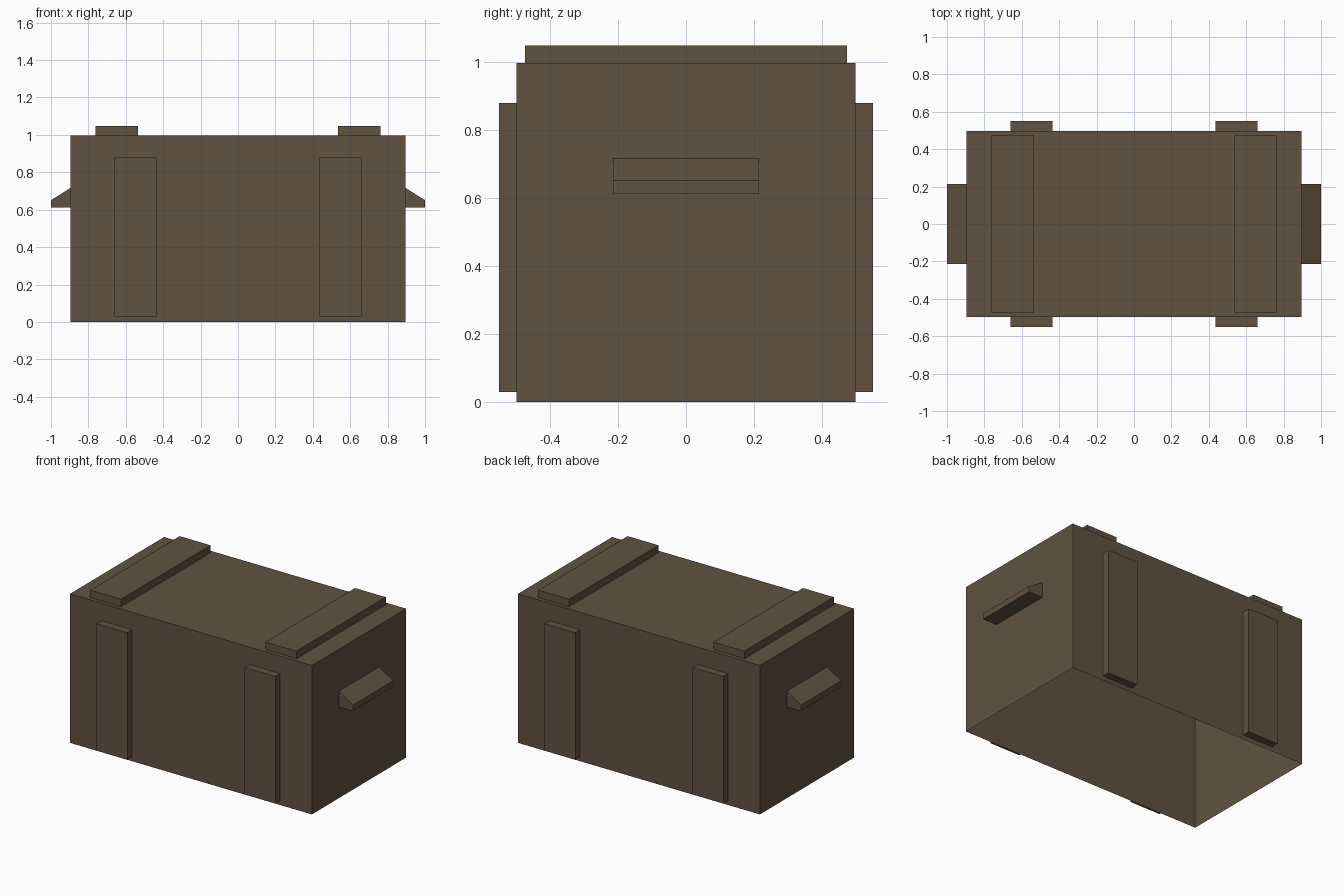
import bpy, bmesh

if "Cube" in bpy.data.objects:
    bpy.data.objects.remove(bpy.data.objects["Cube"])

wood = bpy.data.materials.new("dark_brown_wood")
wood.diffuse_color = (0.117, 0.086, 0.051, 1)
wood.use_nodes = True
wood.node_tree.nodes["Principled BSDF"].inputs["Base Color"].default_value = wood.diffuse_color


def add_object(name, bm):
    bmesh.ops.recalc_face_normals(bm, faces=bm.faces)
    mesh = bpy.data.meshes.new(name)
    bm.to_mesh(mesh)
    bm.free()
    mesh.materials.append(wood)
    obj = bpy.data.objects.new(name, mesh)
    bpy.context.collection.objects.link(obj)
    return obj


def box(name, x, y, z, open_bottom=False):
    """Box from (min, max) ranges on each axis."""
    bm = bmesh.new()
    bmesh.ops.create_cube(bm, size=1)
    if open_bottom:
        bm.normal_update()
        bottom = [f for f in bm.faces if f.normal.z < -0.5]
        bmesh.ops.delete(bm, geom=bottom, context='FACES')
    for v in bm.verts:
        for i, (lo, hi) in enumerate((x, y, z)):
            v.co[i] = lo if v.co[i] < 0 else hi
    return add_object(name, bm)


def mirror(obj, x=True, y=False):
    mod = obj.modifiers.new("mirror", 'MIRROR')
    mod.use_axis = (x, y, False)
    mod.use_mirror_merge = False


# Crate body, a thin shell open underneath
box("crate_body", (-0.896, 0.896), (-0.498, 0.498), (0, 0.997), open_bottom=True)

# Lid slats, left and right
mirror(box("lid_slats", (0.535, 0.763), (-0.473, 0.473), (0.997, 1.048)))

# Upright slats on the front and back
mirror(box("side_slats", (0.435, 0.661), (-0.55, -0.498), (0.03, 0.88)), y=True)

# Wedge-shaped end handles
bm = bmesh.new()
profile = [(0.896, 0.716), (1.0, 0.651), (1.0, 0.612), (0.896, 0.612)]
face = bm.faces.new([bm.verts.new((x, -0.214, z)) for x, z in profile])
ext = bmesh.ops.extrude_face_region(bm, geom=[face], use_keep_orig=True)
for v in ext["geom"]:
    if isinstance(v, bmesh.types.BMVert):
        v.co.y = 0.214
mirror(add_object("end_handles", bm))
